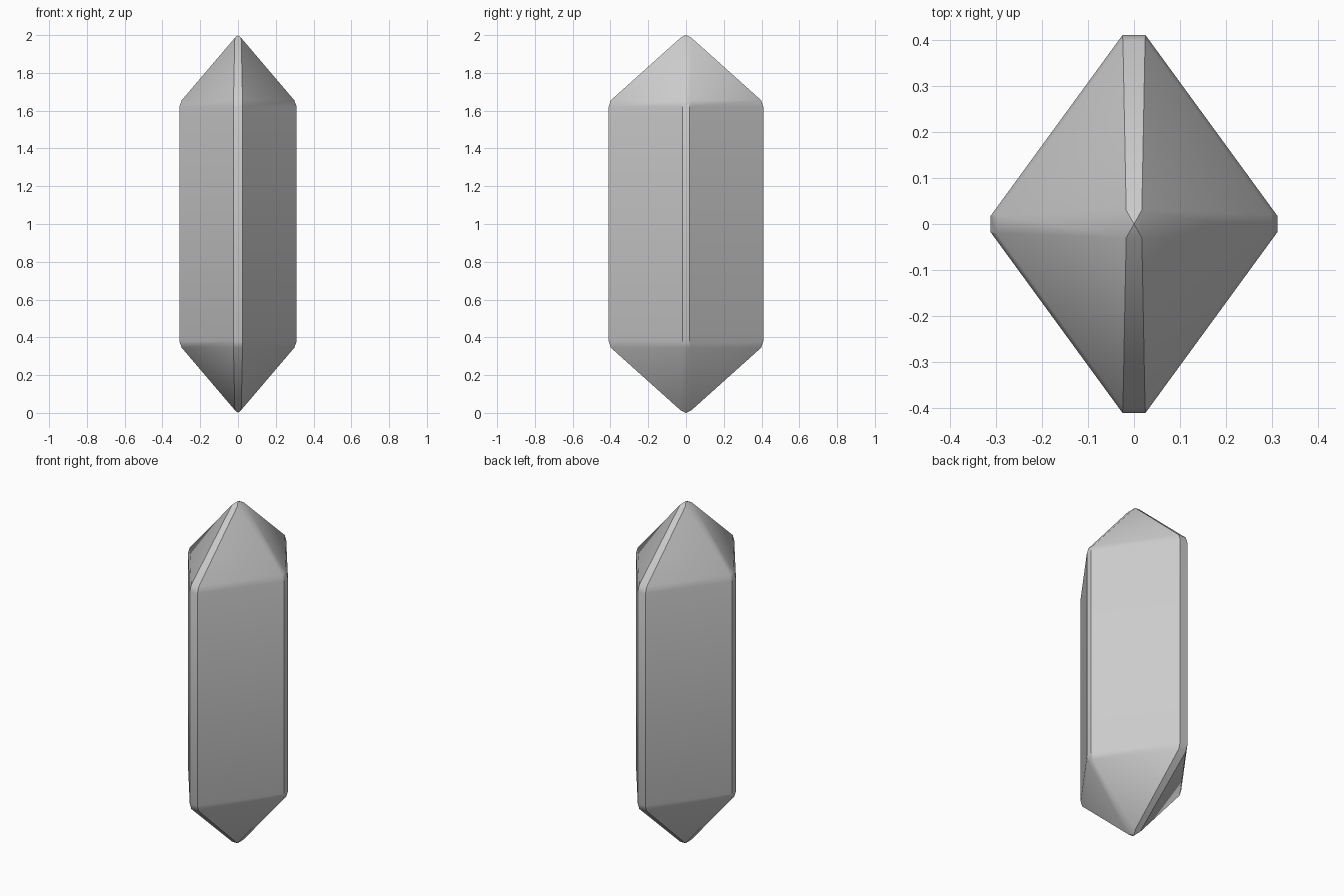
import bpy, bmesh, math

if "Cube" in bpy.data.objects:
    bpy.data.objects.remove(bpy.data.objects["Cube"])

# Ring of the bevelled rhombus: tip half-sizes X, Y and half-widths w, v of the flat edge strips
def ring(bm, z, X, w, Y, v):
    pts = [(X, -w), (X, w), (v, Y), (-v, Y), (-X, w), (-X, -w), (-v, -Y), (v, -Y)]
    return [bm.verts.new((x, y, z)) for x, y in pts]

# Half profile from the bottom tip up to the bottom of the straight body
half = [(0.015, 0.017, 0.030, 0.030, 0.017),
        (0.345, 0.298, 0.020, 0.398, 0.024),
        (0.380, 0.311, 0.018, 0.410, 0.025)]
profile = half + [(2 - p[0], *p[1:]) for p in reversed(half)]

bm = bmesh.new()
rings = [ring(bm, *p) for p in profile]
# Sides
for a, b in zip(rings, rings[1:]):
    for i in range(8):
        j = (i + 1) % 8
        bm.faces.new((a[i], a[j], b[j], b[i]))
# Pointed tips
for r, z in ((rings[0], 0), (rings[-1], 2)):
    tip = bm.verts.new((0, 0, z))
    for i in range(8):
        bm.faces.new((r[i], r[(i + 1) % 8], tip))
# The tip rings collapse to four corners
bmesh.ops.remove_doubles(bm, verts=bm.verts, dist=0.0005)
bmesh.ops.recalc_face_normals(bm, faces=bm.faces)
mesh = bpy.data.meshes.new("crystal")
bm.to_mesh(mesh)
bm.free()

crystal = bpy.data.objects.new("crystal", mesh)
bpy.context.collection.objects.link(crystal)
bpy.context.view_layer.objects.active = crystal
crystal.select_set(True)
bpy.ops.object.shade_smooth_by_angle(angle=math.radians(30))
